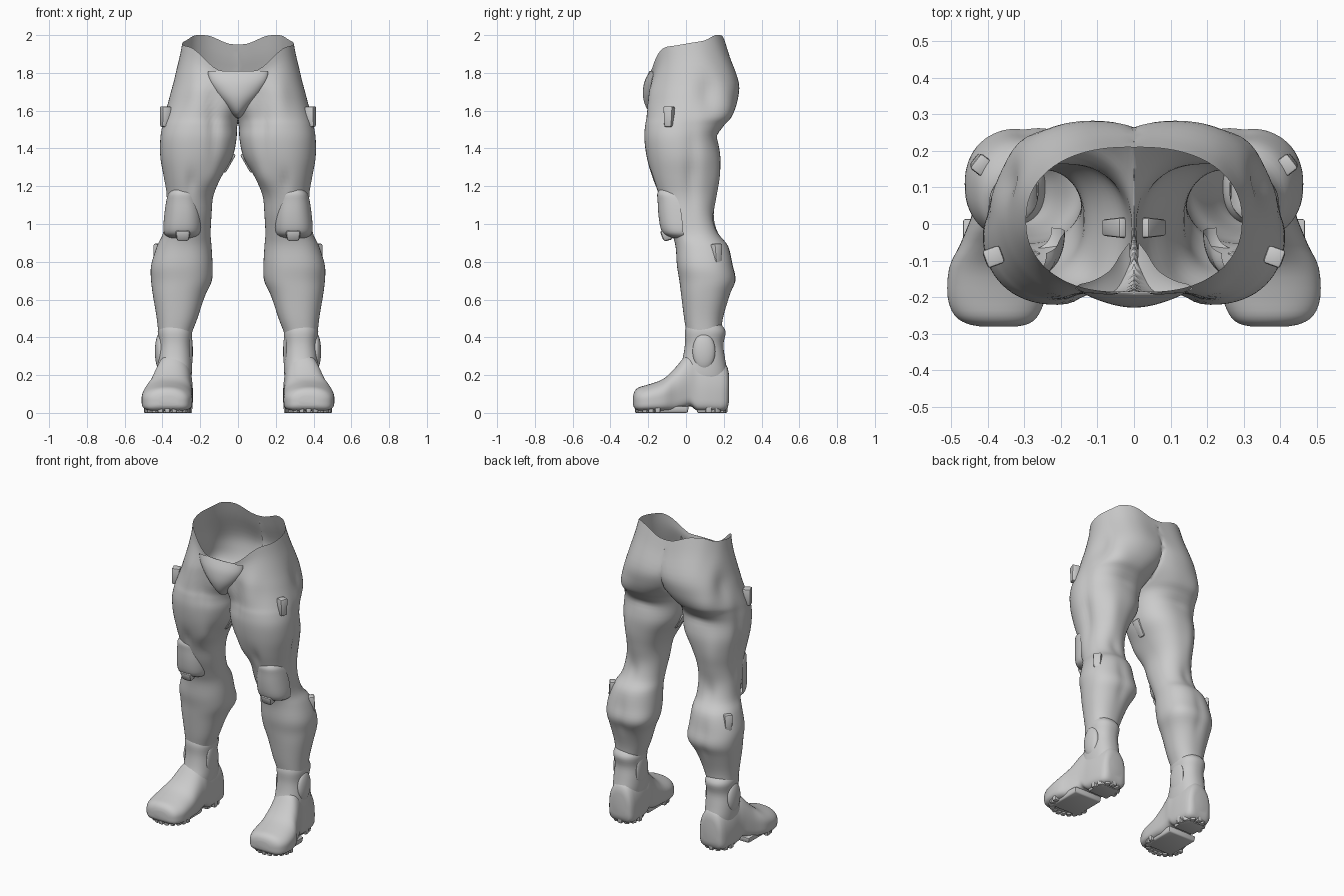
import bpy, bmesh
from math import cos, sin, pi, exp, radians
from mathutils import Vector, Matrix, Euler

if "Cube" in bpy.data.objects:
    bpy.data.objects.remove(bpy.data.objects["Cube"])

N = 64


def smooth(v, a, b):
    t = min(1, max(0, (v - a) / (b - a)))
    return t * t * (3 - 2 * t)


def resample(rows, steps):
    """Catmull-Rom through the section rows."""
    out = []
    for i in range(len(rows) - 1):
        p = [rows[max(0, min(len(rows) - 1, i + k))] for k in (-1, 0, 1, 2)]
        for s in range(steps):
            t = s / steps
            out.append([0.5 * (2 * b + (c - a) * t + (2 * a - 5 * b + 4 * c - d) * t * t
                        + (3 * b - a - 3 * c + d) * t ** 3) for a, b, c, d in zip(*p)])
    return out + [list(rows[-1])]


def power(v, e):
    return abs(v) ** e * (1 if v >= 0 else -1)


def finish(bm, name, angle=40):
    """Turn a bmesh for the +x side into a mirrored, smooth object."""
    bmesh.ops.recalc_face_normals(bm, faces=bm.faces)
    me = bpy.data.meshes.new(name)
    bm.to_mesh(me)
    bm.free()
    ob = bpy.data.objects.new(name, me)
    bpy.context.collection.objects.link(ob)
    mod = ob.modifiers.new("mirror", 'MIRROR')
    mod.merge_threshold = 0.0005
    bpy.ops.object.select_all(action='DESELECT')
    ob.select_set(True)
    bpy.context.view_layer.objects.active = ob
    bpy.ops.object.shade_smooth_by_angle(angle=radians(angle))
    return ob


def bridge(rings, caps=False, front_only=False):
    """Skin a stack of rings, leaving out faces on the mirror plane."""
    bm = bmesh.new()
    vs = [[bm.verts.new(p) for p in r] for r in rings]
    for a, b in zip(vs, vs[1:]):
        for j in range(N // 2 if front_only else 0, N):
            k = (j + 1) % N
            q = (a[j], a[k], b[k], b[j])
            if all(v.co.x < 1e-6 for v in q):
                continue
            bm.faces.new(q)
    if caps:
        bm.faces.new(vs[0])
        bm.faces.new(vs[-1])
    bmesh.ops.delete(bm, geom=[v for v in bm.verts if not v.link_faces], context='VERTS')
    return bm


def upright_rings(rows, steps, n=2.3, bumps=()):
    """Rounded sections: z, x range, y range; bumps push the skin out or in."""
    rings = []
    for z, x0, x1, y0, y1 in resample(rows, steps):
        cx, cy, rx, ry = (x0 + x1) / 2, (y0 + y1) / 2, (x1 - x0) / 2, (y1 - y0) / 2
        ring = []
        for j in range(N):
            a = 2 * pi * j / N
            d = Vector((rx * power(cos(a), 2 / n), ry * power(sin(a), 2 / n), 0))
            p = Vector((cx, cy, z)) + d
            amt = sum(h * exp(-((p.x - bx) ** 2 + (p.y - by) ** 2) / r ** 2
                              - (z - bz) ** 2 / rz ** 2) for bx, by, bz, r, rz, h in bumps)
            p += d.normalized() * amt
            p.x = max(0, p.x)
            ring.append(p)
        rings.append(ring)
    return rings


# Open hips and legs: one continuous skin with muscle bumps (x, y, z, radius, height, lift)
leg = [(2.0, -.27, .295, -.19, .21), (1.9, -.22, .312, -.185, .235), (1.75, -.14, .345, -.195, .28),
       (1.65, -.09, .37, -.2, .272), (1.57, -.02, .392, -.205, .242), (1.52, .004, .402, -.215, .2),
       (1.45, .008, .412, -.22, .172), (1.35, .03, .412, -.207, .182), (1.25, .088, .395, -.18, .175),
       (1.15, .13, .38, -.145, .16), (1.05, .14, .385, -.115, .15), (.95, .145, .398, -.075, .175),
       (.88, .14, .43, -.055, .225), (.78, .135, .46, -.048, .25), (.70, .14, .46, -.035, .263),
       (.62, .175, .45, -.025, .232), (.5, .215, .43, -.01, .195), (.4, .25, .42, .005, .185),
       (.28, .26, .41, .01, .18)]
muscles = [(.13, -.14, 1.24, .06, .07, .014), (.30, .22, 1.6, .07, .09, .012),
           (.36, .12, 1.70, .06, .1, -.022), (.39, .03, 1.3, .035, .2, -.018),
           (.30, .17, 1.25, .05, .12, .008), (.28, .16, 1.0, .04, .06, -.012),
           (.3, .24, .72, .03, .12, -.01), (.2, .2, .7, .07, .08, .012),
           (.13, -.2, 1.55, .035, .2, -.018), (.23, -.21, 1.7, .05, .14, .012),
           (.25, -.17, 1.22, .025, .08, -.012), (.2, .17, 1.47, .1, .03, -.012)]
rings = upright_rings(leg, 4, 2.25, muscles)
for ring in rings:
    for p in ring:
        if p.z > 1.7:
            front = 1.81 + .12 * smooth(p.x, .08, .27)
            back = 1.95 + .05 * smooth(p.x, .02, .18) - .03 * smooth(p.x, .22, .29)
            rim = front + (back - front) * smooth(p.y, -.19, .14)
            p.z = 1.7 + (p.z - 1.7) * (rim - 1.7) / .3
finish(bridge(rings), "hips_and_legs", 50)

# Groin guard: tapered front shield
groin = [(1.81, -.16, .16, -.193, -.16), (1.75, -.15, .15, -.221, -.11), (1.68, -.11, .11, -.228, -.08),
         (1.62, -.065, .065, -.212, -.04), (1.58, -.035, .035, -.18, .02), (1.56, -.012, .012, -.13, .03)]
finish(bridge(upright_rings(groin, 4, 2), front_only=True), "groin_guard", 50)

# Boot shaft with cuff
shaft = [(.47, .262, .415, .005, .185), (.43, .243, .425, -.006, .21), (.36, .248, .418, -.006, .198),
         (.28, .243, .425, -.02, .208), (.2, .245, .425, -.05, .22), (.1, .26, .415, -.05, .205)]
finish(bridge(upright_rings(shaft, 4, 2.3)), "boot_shaft", 50)

# Boot foot, lofted heel to toe: y, centre x, half width, bottom, top
foot = [(.228, .33, .05, .06, .2), (.208, .33, .083, .012, .26), (.12, .335, .096, .01, .3),
        (.06, .338, .098, .012, .32), (.025, .342, .101, .035, .32), (-.01, .35, .106, .025, .295),
        (-.06, .36, .117, .01, .235), (-.12, .373, .132, .01, .18), (-.2, .376, .133, .01, .15),
        (-.25, .376, .114, .012, .135), (-.272, .372, .085, .025, .115), (-.28, .37, .05, .04, .09)]
rings = []
for y, cx, hw, zb, zt in resample(foot, 3):
    ring = []
    zc = zb + min((zt - zb) * .45, .09)
    for j in range(N):
        c, s = cos(2 * pi * j / N), sin(2 * pi * j / N)
        e = 2 / 2.2 if s > 0 else 2 / 4.5
        h = zt - zc if s > 0 else zc - zb
        ring.append(Vector((cx + hw * power(c, e), y, zc + h * power(s, e))))
    rings.append(ring)
finish(bridge(rings, True), "boot_foot", 50)


def pad(name, loc, size, rot=(0, 0, 0), taper=.8, bevel=.008):
    """Bevelled block, narrower at the bottom."""
    bm = bmesh.new()
    bmesh.ops.create_cube(bm, size=1)
    for v in bm.verts:
        k = taper if v.co.z < 0 else 1
        v.co = Vector((v.co.x * size[0] * k, v.co.y * size[1] * k, v.co.z * size[2]))
    bmesh.ops.bevel(bm, geom=bm.edges[:], offset=bevel, segments=2, profile=.5, affect='EDGES')
    m = Matrix.Translation(loc) @ Euler([radians(a) for a in rot]).to_matrix().to_4x4()
    bm.transform(m)
    finish(bm, name)


# Knee guard wrapping the front of the knee, with a stud
knee = [(1.185, .24, .345, -.14, -.02), (1.16, .215, .368, -.152, .02), (1.12, .202, .38, -.15, .07),
        (1.05, .19, .39, -.146, .1), (.98, .19, .395, -.135, .1), (.945, .2, .388, -.115, .09),
        (.925, .225, .36, -.07, .05)]
finish(bridge(upright_rings(knee, 3, 2.3), front_only=True), "knee_guard", 50)
pad("knee_stud", (.292, -.1, .942), (.08, .065, .06), (15, 0, 0), .8, .014)

# Ankle guards: rounded discs on both sides of the boot
for name, x, r in (("outer_ankle_guard", .412, .028), ("inner_ankle_guard", .253, .014)):
    bm = bmesh.new()
    bmesh.ops.create_uvsphere(bm, u_segments=32, v_segments=16, radius=1)
    bm.transform(Matrix.Translation((x, .095, .325)) @ Matrix.Diagonal((r, .06, .098, 1)))
    finish(bm, name)

# Small pads on hip, inner thigh and calf
pad("hip_pad", (.386, -.09, 1.568), (.05, .052, .108), (0, -3, -20))
pad("inner_thigh_pad", (.052, -.01, 1.325), (.034, .056, .11), (0, -28, 0))
pad("calf_pad", (.421, .164, .845), (.042, .052, .1), (0, -6, 38))

# Sole treads round the toe and heel edges
for i in range(11):
    a = pi + pi * i / 10
    pad("toe_tread", (.374 + .108 * cos(a), -.15 + .104 * sin(a), .03), (.036, .03, .06),
        (0, 0, a * 180 / pi), .9, .006)
for i in range(7):
    a = pi * i / 6
    pad("heel_tread", (.332 + .073 * cos(a), .12 + .083 * sin(a), .03), (.036, .034, .06),
        (0, 0, a * 180 / pi), .9, .006)

# Flat sole plates
pad("front_sole", (.366, -.1, .018), (.205, .23, .036), taper=.95)
pad("heel_sole", (.334, .12, .018), (.15, .13, .036), taper=.95)
